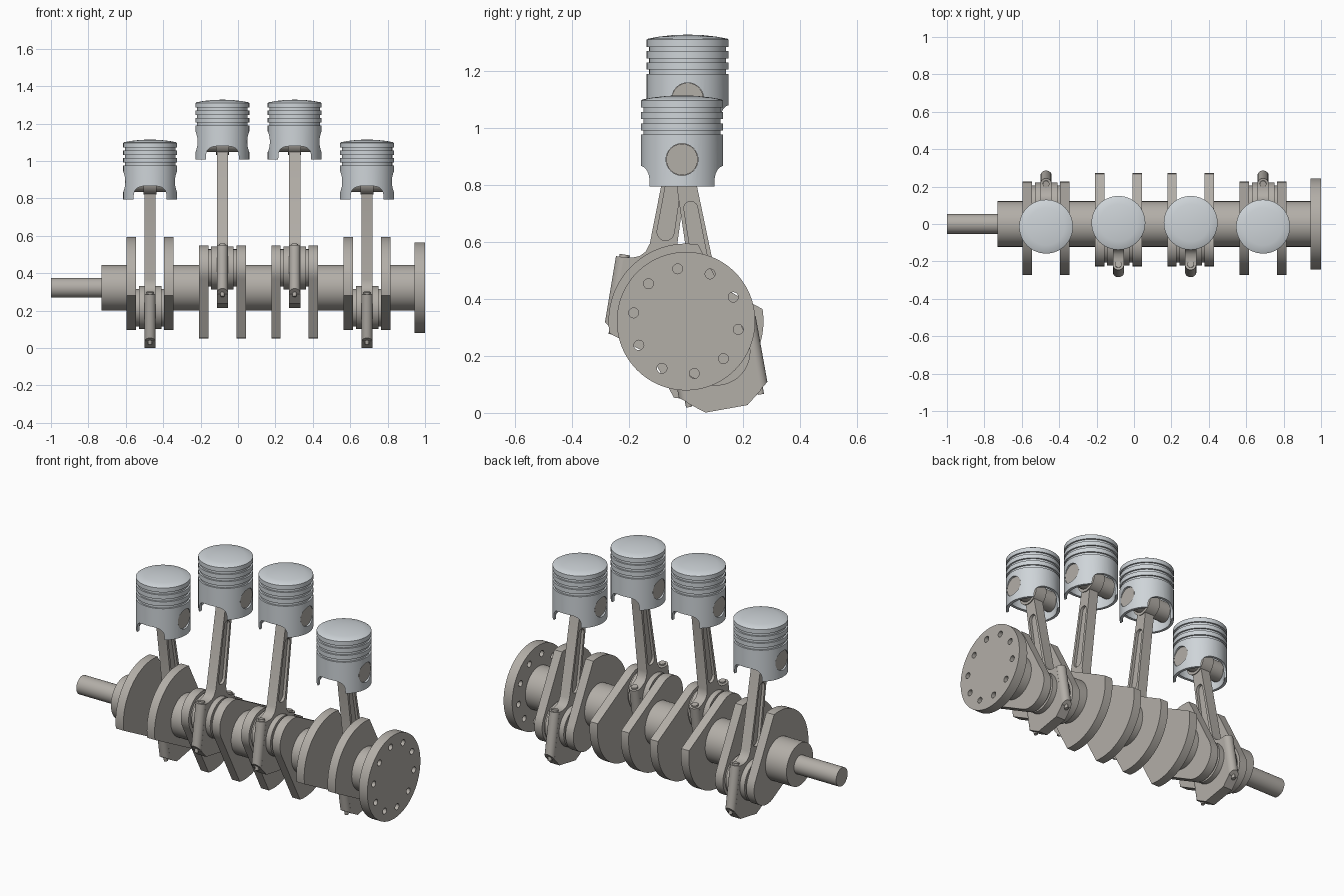
import bpy, bmesh
from math import sin, cos, pi, sqrt, atan2, radians, copysign
from mathutils import Matrix, Vector
from mathutils.geometry import convex_hull_2d

if "Cube" in bpy.data.objects:
    bpy.data.objects.remove(bpy.data.objects["Cube"])

AXIS_Z = 0.322
CYL_X = (-0.47, -0.0835, 0.303, 0.69)
THROW = 0.106            # y and z offset of each crankpin
ROD_L = 0.684


def material(name, rgb):
    m = bpy.data.materials.new(name)
    m.diffuse_color = (*rgb, 1)
    m.use_nodes = True
    m.node_tree.nodes["Principled BSDF"].inputs["Base Color"].default_value = m.diffuse_color
    return m


STEEL = material("steel", (0.45, 0.425, 0.39))
ALLOY = material("alloy", (0.62, 0.66, 0.69))


def circle(r, y=0, z=0, n=48):
    return [(y + r * cos(2 * pi * i / n), z + r * sin(2 * pi * i / n)) for i in range(n)]


def hull(pts):
    return [pts[i] for i in convex_hull_2d([Vector(p) for p in pts])]


def prism(bm, pts, x0, x1, matrix=None):
    """Extrude a (y, z) outline along x."""
    a = [bm.verts.new((x0, y, z)) for y, z in pts]
    b = [bm.verts.new((x1, y, z)) for y, z in pts]
    n = len(pts)
    faces = [bm.faces.new(a), bm.faces.new(b[::-1])]
    faces += [bm.faces.new((a[i], b[i], b[(i + 1) % n], a[(i + 1) % n])) for i in range(n)]
    bmesh.ops.recalc_face_normals(bm, faces=faces)
    if matrix:
        bmesh.ops.transform(bm, matrix=matrix, verts=a + b)
    return a + b


def make(name, bm, mat=STEEL):
    me = bpy.data.meshes.new(name)
    bm.to_mesh(me)
    bm.free()
    me.materials.append(mat)
    ob = bpy.data.objects.new(name, me)
    bpy.context.collection.objects.link(ob)
    return ob


def cut(ob, bm):
    """Subtract a bmesh from an object and bake the result."""
    tool = make("cutter", bm, ob.data.materials[0])
    mod = ob.modifiers.new("cut", 'BOOLEAN')
    mod.operation, mod.solver, mod.object = 'DIFFERENCE', 'EXACT', tool
    dg = bpy.context.evaluated_depsgraph_get()
    me = bpy.data.meshes.new_from_object(ob.evaluated_get(dg))
    ob.modifiers.clear()
    ob.data = me
    bpy.data.objects.remove(tool)


def smooth(ob, angle=30):
    bpy.ops.object.select_all(action='DESELECT')
    ob.select_set(True)
    bpy.context.view_layer.objects.active = ob
    bpy.ops.object.shade_smooth_by_angle(angle=radians(angle))


def copy(ob, name):
    c = bpy.data.objects.new(name, ob.data)
    bpy.context.collection.objects.link(c)
    return c


# crankshaft: snout, main journals, webs with counterweights, crankpins
bm = bmesh.new()
prism(bm, circle(0.053, 0, AXIS_Z), -1.0, -0.72)
ends = [-0.73] + [x + s * 0.122 for x in CYL_X for s in (-1, 1)] + [0.95]
for x0, x1 in zip(ends[::2], ends[1::2]):
    prism(bm, circle(0.122, 0, AXIS_Z, 64), x0, x1)
for i, x in enumerate(CYL_X):
    s = 1 if i in (0, 3) else -1          # outer pins down and back, inner pins up and front
    py, pz = s * THROW, AXIS_Z - s * THROW
    mid = radians(135 if s > 0 else -45)
    arc = [mid + radians(a) for a in range(-54, 55, 3)]
    web = hull([(0.272 * cos(a), AXIS_Z + 0.272 * sin(a)) for a in arc] + circle(0.12, py, pz))
    for side in (-1, 1):
        prism(bm, web, x + side * 0.075, x + side * 0.125)
    prism(bm, circle(0.1, py, pz), x - 0.08, x + 0.08)
    prism(bm, circle(0.115, py, pz), x - 0.06, x + 0.06)
smooth(make("crankshaft", bm))

# flywheel flange with ten bolt holes
bm = bmesh.new()
prism(bm, circle(0.243, 0, AXIS_Z, 96), 0.945, 1.0)
flange = make("flywheel_flange", bm)
bm = bmesh.new()
for k in range(10):
    a = radians(99 + 36 * k)
    prism(bm, circle(0.0175, 0.186 * cos(a), AXIS_Z + 0.186 * sin(a), 20), 0.9, 1.05)
cut(flange, bm)
smooth(flange)

# connecting rod: beam and big end outline, origin at the crankpin
half = [(0.075, -0.205), (0.13, -0.162), (0.13, 0.098), (0.1, 0.102), (0.075, 0.112),
        (0.058, 0.13), (0.048, 0.16), (0.034, ROD_L - 0.06), (0.03, ROD_L)]
bm = bmesh.new()
prism(bm, half + [(-y, z) for y, z in reversed(half)], -0.03, 0.03)
rod = make("connecting_rod_1", bm)
# long recess in both faces of the beam
bm = bmesh.new()
slot = hull(circle(0.03, 0, 0.21, 24) + circle(0.024, 0, 0.51, 24))
for s in (-1, 1):
    prism(bm, slot, s * 0.014, s * 0.06)
cut(rod, bm)
# round bolt bosses, bolt heads and the small end
bm = bmesh.new()
bm.from_mesh(rod.data)
for s in (-1, 1):
    up = Matrix.Translation((0, s * 0.128, 0)) @ Matrix.Rotation(-pi / 2, 4, 'Y')
    for v in prism(bm, circle(0.03, n=24), -0.16, 0.098, up):
        if v.co.z < 0:
            v.co.z = -0.137 - (0.158 - abs(v.co.y)) * 0.8
    prism(bm, circle(0.018, n=16), 0.09, 0.108, up)
    prism(bm, circle(0.011, n=16), -0.176, -0.1, up)
prism(bm, circle(0.07, 0, ROD_L), -0.035, 0.035)
bm.to_mesh(rod.data)
bm.free()
smooth(rod)

# piston: lathed shell with ring grooves, origin at the wrist pin
R, G = 0.144, 0.135
prof = [(0.128, -0.095), (R, -0.095)]
for z in (0.087, 0.127, 0.167):
    prof += [(R, z), (G, z), (G, z + 0.015), (R, z + 0.015)]
prof += [(R, 0.207), (0.138, 0.211), (0.1, 0.218), (0.05, 0.2235), (0, 0.225), (0, 0.115), (0.115, 0.115), (0.128, 0.1)]
bm = bmesh.new()
vs = [bm.verts.new((r, 0, z)) for r, z in prof]
es = [bm.edges.new((vs[i], vs[(i + 1) % len(vs)])) for i in range(len(vs))]
bmesh.ops.spin(bm, geom=vs + es, axis=(0, 0, 1), cent=(0, 0, 0), angle=2 * pi, steps=64)
bmesh.ops.remove_doubles(bm, verts=bm.verts, dist=1e-4)
bmesh.ops.dissolve_degenerate(bm, edges=bm.edges, dist=1e-5)
loose = [e for e in bm.edges if not e.link_faces]
bmesh.ops.delete(bm, geom=loose, context='EDGES')
bmesh.ops.recalc_face_normals(bm, faces=bm.faces)
piston = make("piston_1", bm, ALLOY)
# wrist pin bore
bm = bmesh.new()
prism(bm, circle(0.056), -0.2, 0.2)
cut(piston, bm)
# arched skirt relief front and back
bm = bmesh.new()
arch = [(copysign(abs(cos(a)) ** 0.6, cos(a)) * 0.088, -0.095 + 0.072 * abs(sin(a)) ** 0.6)
        for a in [pi * k / 24 for k in range(25)]]
arch = [(0.088, -0.2)] + arch + [(-0.088, -0.2)]
prism(bm, arch, -0.3, 0.3, Matrix.Rotation(pi / 2, 4, 'Z'))
cut(piston, bm)
smooth(piston)

# wrist pin
bm = bmesh.new()
prism(bm, circle(0.055), -0.133, 0.133)
pin = make("wrist_pin_1", bm)
smooth(pin)

# place one set per cylinder
for i, x in enumerate(CYL_X):
    s = 1 if i in (0, 3) else -1
    py, pz = s * THROW, AXIS_Z - s * THROW
    wy = -0.014 if s > 0 else 0.006
    dz = sqrt(ROD_L ** 2 - (wy - py) ** 2)
    r, p, w = (rod, piston, pin) if i == 0 else (
        copy(rod, f"connecting_rod_{i + 1}"), copy(piston, f"piston_{i + 1}"), copy(pin, f"wrist_pin_{i + 1}"))
    r.location = (x, py, pz)
    r.rotation_euler = (atan2(py - wy, dz), 0, 0)
    p.location = w.location = (x, wy, pz + dz)
